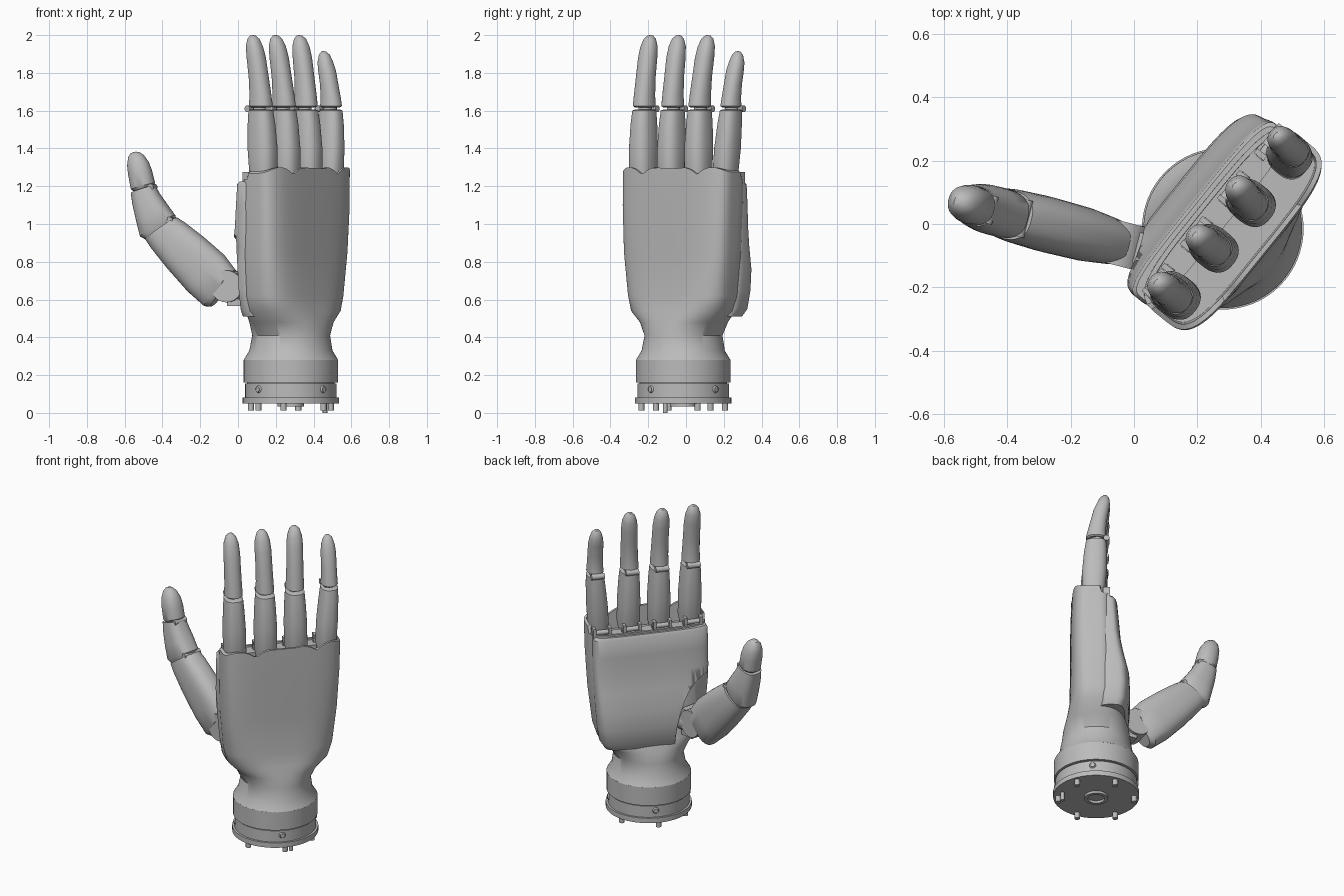
import bpy, bmesh, math
from mathutils import Vector, Matrix

if bpy.data.objects.get("Cube"):
    bpy.data.objects.remove(bpy.data.objects["Cube"])

grey = bpy.data.materials.new("satin grey")
grey.use_nodes = True
grey.diffuse_color = (0.5, 0.5, 0.5, 1)
grey.node_tree.nodes["Principled BSDF"].inputs["Base Color"].default_value = (0.5, 0.5, 0.5, 1)

# Hand frame: U runs across the knuckles, V points out of the back of the hand
U = Vector((0.63, 0.777, 0))
V = Vector((0.777, -0.63, 0))
Z = Vector((0, 0, 1))
WRIST = Vector((0.28, -0.015, 0))


def hand(u, v, z):
    return WRIST + U * u + V * v + Z * z


def finish(name, bm, angle=35):
    bmesh.ops.recalc_face_normals(bm, faces=bm.faces)
    mesh = bpy.data.meshes.new(name)
    bm.to_mesh(mesh)
    bm.free()
    mesh.materials.append(grey)
    ob = bpy.data.objects.new(name, mesh)
    bpy.context.collection.objects.link(ob)
    bpy.ops.object.select_all(action='DESELECT')
    ob.select_set(True)
    bpy.context.view_layer.objects.active = ob
    bpy.ops.object.shade_smooth_by_angle(angle=math.radians(angle))
    return ob


def loft(name, sections, power=2.0, n=32, tweak=None, angle=35):
    """Each section is centre, half axis a, half axis b; rings are superellipses."""
    bm = bmesh.new()
    rings = []
    for i, (c, a, b) in enumerate(sections):
        p = power[i] if isinstance(power, list) else power
        ring = []
        for k in range(n):
            t = 2 * math.pi * (k + 0.5) / n
            ca, sa = math.cos(t), math.sin(t)
            co = c + a * math.copysign(abs(ca) ** (2 / p), ca) + b * math.copysign(abs(sa) ** (2 / p), sa)
            ring.append(bm.verts.new(tweak(i, co) if tweak else co))
        rings.append(ring)
    for r, s in zip(rings, rings[1:]):
        for k in range(n):
            bm.faces.new((r[k], r[(k + 1) % n], s[(k + 1) % n], s[k]))
    bm.faces.new(rings[0])
    bm.faces.new(rings[-1])
    return finish(name, bm, angle)


def slab(u0, u1, v0, v1, z):
    return hand((u0 + u1) / 2, (v0 + v1) / 2, z), U * (u1 - u0) / 2, V * (v1 - v0) / 2


def rod(name, start, end, r, n=16, r2=None):
    d = Vector(end) - Vector(start)
    bm = bmesh.new()
    m = Matrix.Translation((Vector(start) + Vector(end)) / 2) @ d.to_track_quat('Z', 'Y').to_matrix().to_4x4()
    bmesh.ops.create_cone(bm, cap_ends=True, segments=n, radius1=r, radius2=r2 or r, depth=d.length, matrix=m)
    return finish(name, bm)


def box(name, centre, axes):
    bm = bmesh.new()
    bmesh.ops.create_cube(bm, size=2)
    for v in bm.verts:
        v.co = centre + sum((a * c for a, c in zip(axes, v.co)), Vector())
    return finish(name, bm)


FINGERS = [(-0.256, -0.26, -0.262, 2.0), (-0.066, -0.066, -0.07, 2.0),
           (0.12, 0.118, 0.13, 2.0), (0.305, 0.33, 0.335, 1.915)]


# Palm body with a scalloped, hollow knuckle rim
def scallop(i, co):
    d = co - WRIST
    if i in (8, 9) and d.dot(V) > -0.02:
        gap = min(abs(d.dot(U) - f[0]) for f in FINGERS)
        co.z += 0.065 - 4.5 * min(gap, 0.095) ** 2
    return co


body = [slab(-0.25, 0.25, -0.25, 0.25, 0.28), slab(-0.22, 0.22, -0.22, 0.22, 0.33),
        slab(-0.205, 0.21, -0.205, 0.205, 0.41), slab(-0.24, 0.25, -0.195, 0.195, 0.48),
        slab(-0.295, 0.31, -0.16, 0.175, 0.54), slab(-0.315, 0.335, -0.135, 0.16, 0.62),
        slab(-0.335, 0.36, -0.115, 0.155, 0.85), slab(-0.34, 0.375, -0.105, 0.155, 1.1),
        slab(-0.34, 0.38, -0.1, 0.15, 1.235), slab(-0.325, 0.365, -0.085, 0.135, 1.235),
        slab(-0.32, 0.36, -0.08, 0.13, 1.17)]
loft("palm_body", body, [2, 2, 2, 2.2, 2.8, 3.2, 3.8, 4, 4, 4, 4], 96, scallop)

# Palm pad, cut away around the thumb root
pad = loft("palm_pad", [
    slab(-0.28, 0.3, -0.17, 0.0, 0.51), slab(-0.30, 0.325, -0.19, 0.0, 0.55),
    slab(-0.315, 0.34, -0.2, 0.0, 0.65), slab(-0.325, 0.35, -0.195, 0.0, 0.76),
    slab(-0.335, 0.355, -0.165, 0.0, 0.88), slab(-0.34, 0.36, -0.145, 0.0, 0.98),
    slab(-0.34, 0.362, -0.135, 0.0, 1.1), slab(-0.34, 0.362, -0.125, 0.0, 1.21),
    slab(-0.33, 0.35, -0.115, 0.0, 1.225)], 4, 64)
cutter = loft("thumb_recess_cutter", [(hand(-0.36, v, 0.52), U * 0.25, Z * 0.42) for v in (-0.4, -0.1)])
cut = pad.modifiers.new("recess", 'BOOLEAN')
cut.object = cutter
bpy.context.view_layer.objects.active = pad
bpy.ops.object.modifier_apply(modifier=cut.name)
bpy.data.objects.remove(cutter)


# Fingers: two curved shells with hinges between
def finger(i, base, joint, tip, top):
    name = "finger_%d_" % (i + 1)
    k = 0.92 if i == 3 else 1

    def sec(t, v, z, a, b):
        if t <= 1:
            u = base + (joint - base) * t
        else:
            u = joint + (tip - joint) * (t - 1)
        return hand(u, v, z), U * a * k, V * b * k

    drop = 2.0 - top
    z1 = 1.60
    loft(name + "lower", [sec(0, 0.022, 1.17, 0.05, 0.055), sec(0, 0.022, 1.26, 0.066, 0.073),
                          sec(0.4, 0.016, 1.4, 0.066, 0.08), sec(0.8, 0.01, 1.53, 0.06, 0.074),
                          sec(1, 0.006, z1, 0.055, 0.066), sec(1, 0.006, z1 + 0.005, 0.045, 0.055)], 2.5)
    loft(name + "upper", [sec(1, 0.006, z1 + 0.018, 0.045, 0.055), sec(1, 0.006, z1 + 0.025, 0.054, 0.066),
                          sec(1.15, 0.004, 1.68 - drop * 0.2, 0.051, 0.060),
                          sec(1.4, -0.008, 1.78 - drop * 0.5, 0.049, 0.053),
                          sec(1.7, -0.024, 1.88 - drop * 0.8, 0.049, 0.050),
                          sec(1.9, -0.036, 1.94 - drop, 0.044, 0.044),
                          sec(2, -0.043, 1.98 - drop, 0.031, 0.031),
                          sec(2, -0.047, 1.997 - drop, 0.015, 0.015),
                          sec(2, -0.048, 2.0 - drop, 0.004, 0.004)], 2.2)
    rod(name + "joint_core", hand(joint, 0.0, 1.55), hand(joint, 0.0, 1.67), 0.035)
    rod(name + "joint_pin", hand(joint - 0.04, -0.055, 1.61), hand(joint + 0.04, -0.055, 1.61), 0.018)
    # Fork and pin at the knuckle
    for s in (-1, 1):
        box(name + "knuckle_fork", hand(base + s * 0.048, -0.055, 1.22), (U * 0.009, V * 0.02, Z * 0.055))
    rod(name + "knuckle_pin", hand(base - 0.06, -0.05, 1.24), hand(base + 0.06, -0.05, 1.24), 0.015)


for i, f in enumerate(FINGERS):
    finger(i, *f)

# Thumb: shells swept along a path in an upright plane
SIDE = Vector((0.25, 0.97, 0)).normalized()


def thumb_point(x, z):
    return Vector((x, -0.06 - 0.26 * (x + 0.05), z))


def thumb_part(name, rows, power=2.6):
    sections = []
    for x, z, tilt, a, b in rows:
        t = math.radians(tilt)
        across = Vector((math.cos(t), -0.26 * math.cos(t), math.sin(t)))
        sections.append((thumb_point(x, z), SIDE * a, across * b))
    loft(name, sections, power)


thumb_part("thumb_lower", [(-0.085, 0.635, 52, 0.055, 0.09), (-0.095, 0.66, 50, 0.075, 0.125),
                           (-0.17, 0.74, 46, 0.085, 0.135), (-0.28, 0.85, 42, 0.088, 0.125),
                           (-0.37, 0.94, 38, 0.084, 0.11), (-0.405, 0.975, 36, 0.078, 0.1)])
thumb_part("thumb_middle", [(-0.405, 0.955, 36, 0.06, 0.08), (-0.425, 0.99, 32, 0.078, 0.106),
                            (-0.455, 1.06, 26, 0.077, 0.09), (-0.485, 1.13, 22, 0.07, 0.075),
                            (-0.503, 1.185, 18, 0.062, 0.064)])
thumb_part("thumb_tip", [(-0.498, 1.185, 18, 0.05, 0.05), (-0.503, 1.2, 16, 0.061, 0.064),
                         (-0.518, 1.27, 12, 0.061, 0.062), (-0.53, 1.32, 10, 0.055, 0.056),
                         (-0.54, 1.36, 8, 0.038, 0.04), (-0.545, 1.378, 8, 0.02, 0.022),
                         (-0.545, 1.382, 8, 0.005, 0.005)], 2.2)
for n, x, z, w in (("lower", -0.35, 1.02, 0.06), ("upper", -0.455, 1.195, 0.045)):
    p = thumb_point(x, z)
    rod("thumb_%s_pin" % n, p - SIDE * w, p + SIDE * w, 0.018)

# Thumb root hub and bracket
p = thumb_point(-0.045, 0.67)
rod("thumb_hub", p - SIDE * 0.07, p + SIDE * 0.07, 0.085, 24)
box("thumb_bracket", thumb_point(0.0, 0.65), (Vector((0.045, -0.012, 0)), SIDE * 0.05, Z * 0.085))
rod("thumb_axle", thumb_point(0.0, 0.65), hand(-0.16, -0.08, 0.65), 0.07, 24)

# Wrist cuff, groove band and flange
for name, z0, z1, r in (("wrist_cuff", 0.162, 0.281, 0.25), ("wrist_groove", 0.15, 0.17, 0.232),
                        ("wrist_band", 0.08, 0.155, 0.242), ("wrist_flange", 0.05, 0.082, 0.255)):
    rod(name, hand(0, 0, z0), hand(0, 0, z1), r, 64)

# Bolts below the flange, screws around the band
for k in range(6):
    t = math.radians(60 * k + 20)
    c = WRIST + Vector((math.cos(t), math.sin(t), 0)) * 0.225
    rod("flange_bolt", c + Z * 0.012, c + Z * 0.052, 0.016, 12)
for k in range(4):
    t = math.radians(90 * k + 45)
    d = Vector((math.cos(t), math.sin(t), 0))
    bm = bmesh.new()
    bmesh.ops.create_cone(bm, cap_ends=False, segments=16, radius1=0.022, radius2=0.014, depth=0.012,
                          matrix=Matrix.Translation(WRIST + d * 0.244 + Z * 0.125) @ d.to_track_quat('Z', 'Y').to_matrix().to_4x4())
    finish("band_screw_socket", bm)

# Connector ring under the flange
bm = bmesh.new()
profile = [bm.verts.new(hand(r, 0, z)) for r, z in ((0.05, 0.052), (0.05, 0.035), (0.07, 0.035), (0.07, 0.052))]
edges = [bm.edges.new(e) for e in zip(profile, profile[1:])]
bmesh.ops.spin(bm, geom=profile + edges, cent=WRIST, axis=Z, angle=2 * math.pi, steps=32)
bmesh.ops.remove_doubles(bm, verts=bm.verts, dist=0.0005)
finish("connector_ring", bm)
# Locating stud that reaches the ground
rod("locating_stud", hand(0.04, 0.2, 0), hand(0.04, 0.2, 0.052), 0.012, 12)
